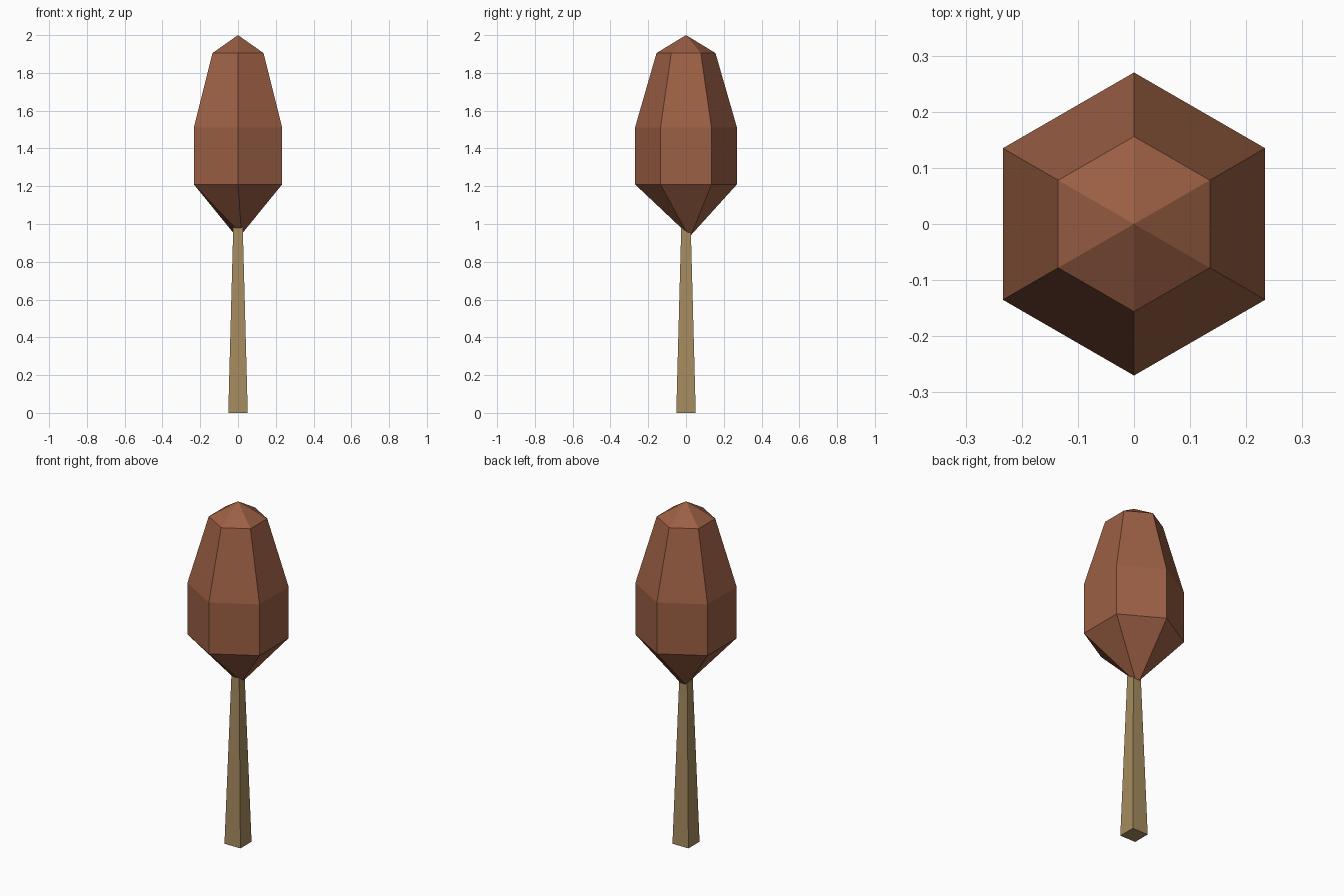
import bpy, bmesh
from math import sin, cos, radians

if "Cube" in bpy.data.objects:
    bpy.data.objects.remove(bpy.data.objects["Cube"])


def loft(name, rings, color, apex=None, cap_bottom=True):
    """Bridge rings of equal point count, closing the top with a point or a face."""
    bm = bmesh.new()
    loops = [[bm.verts.new(p) for p in ring] for ring in rings]
    n = len(loops[0])
    for low, high in zip(loops, loops[1:]):
        for i in range(n):
            j = (i + 1) % n
            bm.faces.new((low[i], low[j], high[j], high[i]))
    if cap_bottom:
        bm.faces.new(loops[0][::-1])
    if apex:
        tip = bm.verts.new(apex)
        for i in range(n):
            bm.faces.new((loops[-1][i], loops[-1][(i + 1) % n], tip))
    else:
        bm.faces.new(loops[-1])
    mesh = bpy.data.meshes.new(name)
    bm.to_mesh(mesh)
    bm.free()
    mat = bpy.data.materials.new(name + "_color")
    mat.diffuse_color = (*color, 1)
    mat.use_nodes = True
    mat.node_tree.nodes["Principled BSDF"].inputs["Base Color"].default_value = mat.diffuse_color
    mesh.materials.append(mat)
    obj = bpy.data.objects.new(name, mesh)
    bpy.context.collection.objects.link(obj)
    return obj


def ring(sides, r, z, turn=0, tilt=0):
    pts = []
    for i in range(sides):
        a = radians(turn + 360 * i / sides)
        pts.append((r * cos(a), r * sin(a), z - tilt * r * sin(a)))
    return pts


# Trunk: tapered square post, running into the crown
loft("trunk", [ring(4, 0.073, 0, 45), ring(4, 0.035, 1.0, 45)], (0.38, 0.26, 0.115))

# Crown: six-sided, pinched to a small twisted and tilted ring around the trunk
crown = [ring(6, 0.032, 0.962, 60, 0.7),
         ring(6, 0.27, 1.21, 30),
         ring(6, 0.27, 1.51, 30),
         ring(6, 0.156, 1.905, 30)]
loft("crown", crown, (0.33, 0.115, 0.058), apex=(0, 0, 2.0))
